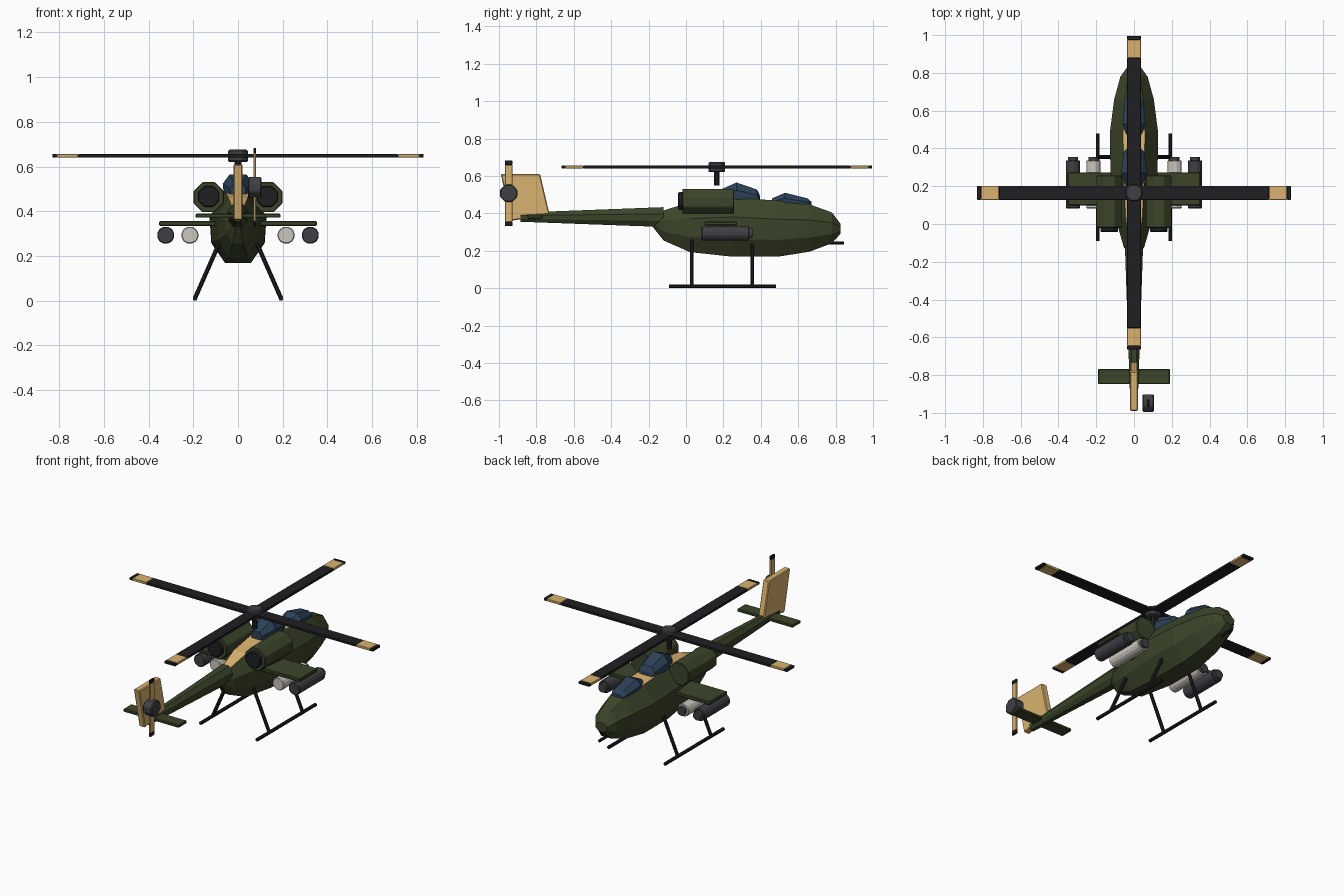
import bpy, bmesh, math
from mathutils import Vector

if "Cube" in bpy.data.objects:
    bpy.data.objects.remove(bpy.data.objects["Cube"])


def mat(name, r, g, b):
    m = bpy.data.materials.new(name)
    m.diffuse_color = (r, g, b, 1)
    m.use_nodes = True
    m.node_tree.nodes["Principled BSDF"].inputs["Base Color"].default_value = m.diffuse_color
    return m


GREEN = mat("green", 0.045, 0.06, 0.023)
TAN = mat("tan", 0.70, 0.45, 0.16)
BLACK = mat("black", 0.014, 0.014, 0.017)
GREY = mat("dark_grey", 0.05, 0.05, 0.058)
BLUE = mat("glass_blue", 0.025, 0.055, 0.10)
LIGHT = mat("light_grey", 0.60, 0.57, 0.52)


def finish(name, bm, *mats, bevel=0):
    bmesh.ops.recalc_face_normals(bm, faces=bm.faces)
    me = bpy.data.meshes.new(name)
    bm.to_mesh(me)
    bm.free()
    ob = bpy.data.objects.new(name, me)
    bpy.context.collection.objects.link(ob)
    for m in mats:
        me.materials.append(m)
    if bevel:
        mod = ob.modifiers.new("bevel", 'BEVEL')
        mod.width, mod.segments = bevel, 1
    return ob


def loft(name, rings, *mats, bevel=0, top_range=None):
    """Skin a list of rings; top faces inside top_range (y) get the second material."""
    bm = bmesh.new()
    vs = [[bm.verts.new(p) for p in r] for r in rings]
    n = len(vs[0])
    for a, b in zip(vs, vs[1:]):
        for i in range(n):
            f = bm.faces.new((a[i], a[(i + 1) % n], b[(i + 1) % n], b[i]))
            if top_range and i == n - 1:
                y = f.calc_center_median().y
                f.material_index = int(top_range[0] < y < top_range[1])
    bm.faces.new(vs[0])
    bm.faces.new(vs[-1])
    return finish(name, bm, *mats, bevel=bevel)


def box(name, lo, hi, m, bevel=0.004):
    (x0, y0, z0), (x1, y1, z1) = lo, hi
    rings = [[(x0, y0, z), (x1, y0, z), (x1, y1, z), (x0, y1, z)] for z in (z0, z1)]
    return loft(name, rings, m, bevel=bevel)


def rod(name, p, q, r, m, n=8, bevel=0):
    """Prism with n sides from p to q, flats facing the axes."""
    p, q = Vector(p), Vector(q)
    d = (q - p).normalized()
    u = d.cross(Vector((0, 0, 1)) if abs(d.z) < 0.99 else Vector((0, 1, 0))).normalized()
    v = d.cross(u)
    rings = []
    for c in (p, q):
        angs = [(i + 0.5) * 2 * math.pi / n for i in range(n)]
        rings.append([c + u * r * math.cos(a) + v * r * math.sin(a) for a in angs])
    return loft(name, rings, m, bevel=bevel)


def octagon(y, w, top, bot, k=0.45):
    """Eight-sided cross-section; its last edge is the top facet."""
    h = top - bot
    a, b = bot + 0.67 * h, bot + 0.30 * h
    return [(k * w, y, top), (w, y, a), (0.94 * w, y, b), (k * w, y, bot),
            (-k * w, y, bot), (-0.94 * w, y, b), (-w, y, a), (-k * w, y, top)]


# Fuselage with tan top stripe
body = [(-0.18, 0.02, 0.385, 0.33), (-0.12, 0.055, 0.415, 0.255), (0.02, 0.095, 0.46, 0.193),
        (0.25, 0.125, 0.485, 0.168), (0.49, 0.127, 0.468, 0.168), (0.66, 0.105, 0.448, 0.195),
        (0.78, 0.072, 0.405, 0.24), (0.825, 0.04, 0.345, 0.29)]
loft("fuselage", [octagon(*s) for s in body], GREEN, TAN, top_range=(-0.12, 0.70))

# Tail boom
loft("tail_boom", [octagon(-0.12, 0.048, 0.433, 0.327), octagon(-0.885, 0.022, 0.404, 0.355)], GREEN)

# Canopies
canopies = {
    "rear_canopy": [(0.18, 0.035, 0.525, 0.45), (0.27, 0.068, 0.565, 0.44),
                    (0.38, 0.055, 0.527, 0.44), (0.395, 0.04, 0.495, 0.44)],
    "front_canopy": [(0.46, 0.035, 0.48, 0.43), (0.53, 0.062, 0.51, 0.42),
                     (0.65, 0.05, 0.48, 0.42), (0.67, 0.035, 0.462, 0.42)]}
for name, secs in canopies.items():
    loft(name, [octagon(*s, k=0.55) for s in secs], BLUE)

# Tail fin and stabilizer
fin = [(-0.99, 0.61), (-0.78, 0.61), (-0.73, 0.395), (-0.935, 0.36)]
loft("tail_fin", [[(x, y, z) for y, z in fin] for x in (-0.02, 0.02)], TAN, bevel=0.005)
box("stabilizer", (-0.19, -0.848, 0.371), (0.19, -0.768, 0.389), GREEN)

# Main rotor
RY = 0.165
rod("rotor_mast", (0, RY, 0.55), (0, RY, 0.63), 0.016, BLACK)
rod("rotor_hub", (0, RY, 0.62), (0, RY, 0.675), 0.048, GREY, 8, 0.006)
for k in range(4):
    spans = [("blade", 0.02, 0.715, BLACK), ("blade_band", 0.715, 0.81, TAN), ("blade_tip", 0.81, 0.83, BLACK)]
    for part, r0, r1, m in spans:
        ob = box(f"main_{part}_{k}", (r0, -0.037, 0.64), (r1, 0.037, 0.655), m, 0.002)
        ob.location.y = RY
        ob.rotation_euler.z = k * math.pi / 2

# Tail rotor
TX, TY, TZ = 0.075, -0.948, 0.507
rod("tail_rotor_hub", (0.045, TY, TZ), (0.105, TY, TZ), 0.05, GREY, 8, 0.005)
for s in (1, -1):
    for part, r0, r1, m in [("blade", 0, 0.152, TAN), ("tip", 0.152, 0.175, BLACK)]:
        z0, z1 = sorted((TZ + s * r0, TZ + s * r1))
        box(f"tail_rotor_{part}_{s}", (TX - 0.006, TY - 0.02, z0), (TX + 0.006, TY + 0.02, z1), m, 0.002)

# Nose gun
rod("nose_gun", (0, 0.62, 0.241), (0, 0.845, 0.241), 0.009, BLACK)

# Mirrored side parts
for s, side in ((1, "right"), (-1, "left")):
    # Engines with exhausts
    ex = s * 0.131
    rod(f"{side}_engine", (ex, -0.02, 0.463), (ex, 0.257, 0.463), 0.073, GREEN, 8, 0.004)
    rod(f"{side}_exhaust", (ex, -0.042, 0.466), (ex, 0.0, 0.466), 0.051, BLACK, 8, 0.004)
    # Stub wings
    x0, x1 = sorted((s * 0.05, s * 0.352))
    box(f"{side}_wing", (x0, 0.098, 0.335), (x1, 0.273, 0.356), GREEN)
    # Wing pods with front caps
    for px, m, kind in ((0.323, GREY, "outer"), (0.215, LIGHT, "inner")):
        rod(f"{side}_{kind}_pod", (s * px, 0.083, 0.293), (s * px, 0.337, 0.293), 0.039, m, 12, 0.004)
        rod(f"{side}_{kind}_pod_cap", (s * px, 0.33, 0.293), (s * px, 0.356, 0.293), 0.027, GREY, 12)
    # Landing skid and struts
    rod(f"{side}_skid", (s * 0.192, -0.09, 0.01), (s * 0.192, 0.48, 0.01), 0.0105, BLACK)
    for y in (0.03, 0.355):
        rod(f"{side}_strut_{y}", (s * 0.085, y, 0.255), (s * 0.192, y, 0.012), 0.0105, BLACK)
